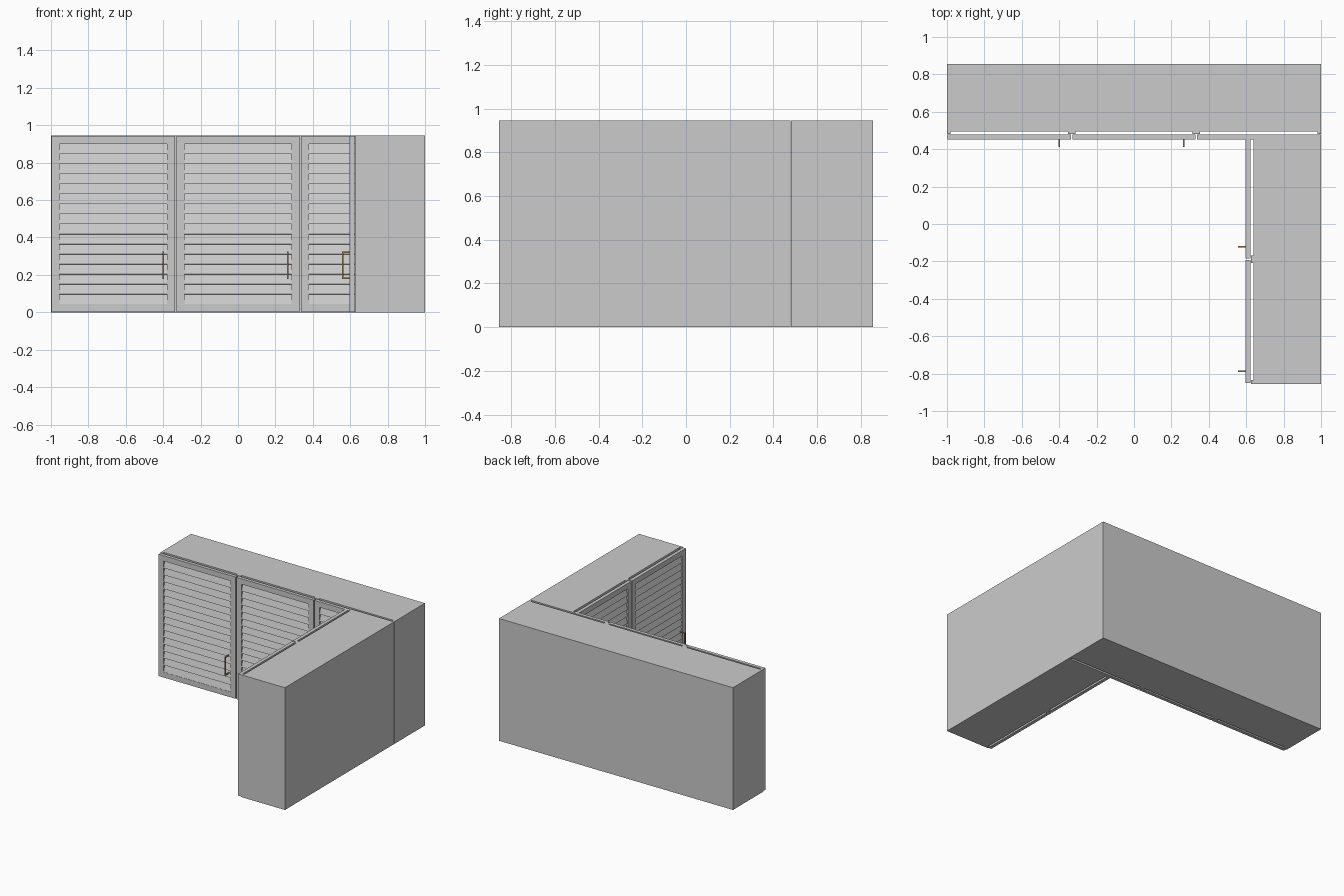
import bpy, bmesh, math
from mathutils import Matrix, Vector

if "Cube" in bpy.data.objects:
    bpy.data.objects.remove(bpy.data.objects["Cube"])

W, D, H = 2 / 3, 0.403, 0.945      # cabinet unit width, depth (with door), height
T = 0.02                           # panel thickness
DOOR_T, STILE, GAP = 0.026, 0.042, 0.004

brass = bpy.data.materials.new("handle_brown")
brass.diffuse_color = (0.42, 0.26, 0.10, 1)
brass.use_nodes = True
brass.node_tree.nodes["Principled BSDF"].inputs["Base Color"].default_value = brass.diffuse_color


def add_box(bm, lo, hi):
    lo, hi = Vector(lo), Vector(hi)
    m = Matrix.Translation((lo + hi) / 2) @ Matrix.Diagonal((*(hi - lo), 1))
    bmesh.ops.create_cube(bm, size=1, matrix=m)


def finish(bm, name, place):
    me = bpy.data.meshes.new(name)
    bm.to_mesh(me)
    bm.free()
    ob = bpy.data.objects.new(name, me)
    ob.matrix_world = place
    bpy.context.collection.objects.link(ob)
    return ob


def carcass(name, place):
    # sides reach the door, top and bottom are set back leaving a slit
    bm = bmesh.new()
    front, inset = DOOR_T + 0.002, 0.043
    add_box(bm, (0, front, 0), (T, D, H))
    add_box(bm, (W - T, front, 0), (W, D, H))
    add_box(bm, (T, inset, 0), (W - T, D, T))
    add_box(bm, (T, inset, H - T), (W - T, D, H))
    add_box(bm, (T, D - T, T), (W - T, D, H - T))
    add_box(bm, (T, inset + 0.02, H / 2 - T / 2), (W - T, D - T, H / 2 + T / 2))
    finish(bm, name, place)


def louvre_door(name, place):
    x0, x1, z0, z1 = GAP, W - GAP, 0.002, H - 0.002
    bm = bmesh.new()
    # stiles and rails
    add_box(bm, (x0, 0, z0), (x0 + STILE, DOOR_T, z1))
    add_box(bm, (x1 - STILE, 0, z0), (x1, DOOR_T, z1))
    add_box(bm, (x0 + STILE, 0, z0), (x1 - STILE, DOOR_T, z0 + STILE))
    add_box(bm, (x0 + STILE, 0, z1 - STILE), (x1 - STILE, DOOR_T, z1))
    # tilted slats, lower edge forward
    n = 16
    pitch = (z1 - z0 - 2 * STILE) / n
    for i in range(n):
        z = z0 + STILE + (i + 0.5) * pitch
        m = (Matrix.Translation((W / 2, DOOR_T / 2, z))
             @ Matrix.Rotation(math.radians(-17), 4, 'X')
             @ Matrix.Diagonal((x1 - x0 - 2 * STILE, 0.006, pitch * 1.08, 1)))
        bmesh.ops.create_cube(bm, size=1, matrix=m)
    finish(bm, name, place)


def handle(name, place):
    # square bar pull with two posts
    bm = bmesh.new()
    x, r, out, z0, z1 = W - 0.067, 0.004, -0.04, 0.178, 0.324
    add_box(bm, (x - r, out, z0), (x + r, out + 2 * r, z1))
    for z in (z0, z1 - 2 * r):
        add_box(bm, (x - r, out + 2 * r, z), (x + r, 0.012, z + 2 * r))
    finish(bm, name, place).data.materials.append(brass)


# three units along the back, two turned to face -x along the right
places = [("back", Matrix.Translation((-1 + i * W, 0.452, 0))) for i in range(3)]
turn = Matrix.Rotation(-math.pi / 2, 4, 'Z')
places += [("right", Matrix.Translation((1 - D, 0.478 - i * W, 0)) @ turn) for i in range(2)]

for k, (run, place) in enumerate(places, 1):
    carcass(f"{run}_cabinet_{k}", place)
    louvre_door(f"{run}_louvre_door_{k}", place)
    handle(f"{run}_handle_{k}", place)
